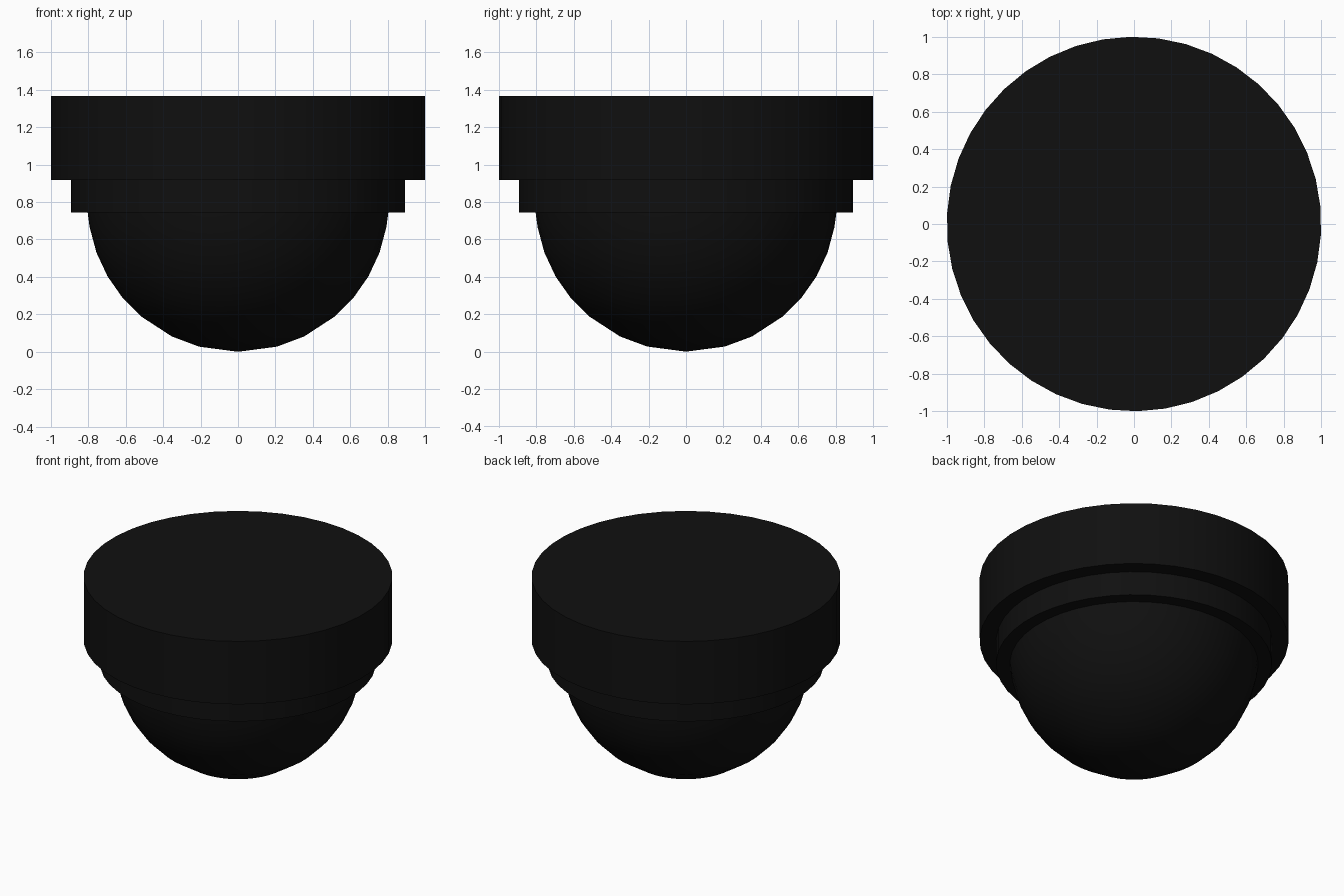
import bpy, bmesh
from math import sin, cos, pi, radians

if "Cube" in bpy.data.objects:
    bpy.data.objects.remove(bpy.data.objects["Cube"])

SIDES = 42
TURN = radians(5.36)

black = bpy.data.materials.new("black_plastic")
black.diffuse_color = (0.005, 0.005, 0.005, 1)
black.use_nodes = True
black.node_tree.nodes["Principled BSDF"].inputs["Base Color"].default_value = black.diffuse_color


def lathe(name, profile):
    """Spin a (radius, z) profile, listed bottom to top, from axis to axis."""
    bm = bmesh.new()
    rings = []
    for r, z in profile:
        if r == 0:
            rings.append([bm.verts.new((0, 0, z))] * SIDES)
        else:
            rings.append([bm.verts.new((r * cos(TURN + 2 * pi * i / SIDES),
                                        r * sin(TURN + 2 * pi * i / SIDES), z))
                          for i in range(SIDES)])
    for a, b in zip(rings, rings[1:]):
        for i in range(SIDES):
            j = (i + 1) % SIDES
            bm.faces.new(list(dict.fromkeys((a[i], a[j], b[j], b[i]))))
    mesh = bpy.data.meshes.new(name)
    bm.to_mesh(mesh)
    bm.free()
    mesh.materials.append(black)
    obj = bpy.data.objects.new(name, mesh)
    bpy.context.collection.objects.link(obj)
    bpy.ops.object.select_all(action='DESELECT')
    obj.select_set(True)
    bpy.context.view_layer.objects.active = obj
    bpy.ops.object.shade_smooth_by_angle(angle=radians(30))


def disc(name, radius, z0, z1):
    lathe(name, [(0, z0), (radius, z0), (radius, z1), (0, z1)])


# Mounting base and the narrower collar beneath it
disc("mounting_base", 1.0, 0.917, 1.367)
disc("collar", 0.893, 0.745, 0.917)

# Rounded dome hanging below, closed inside the collar
R = 0.806
dome = [(0, 0)]
for deg in (15, 26, 40, 50, 60, 70, 80):
    a = radians(deg)
    dome.append((R * sin(a), R * (1 - cos(a))))
dome += [(0.805, 0.75), (0, 0.75)]
lathe("dome", dome)
